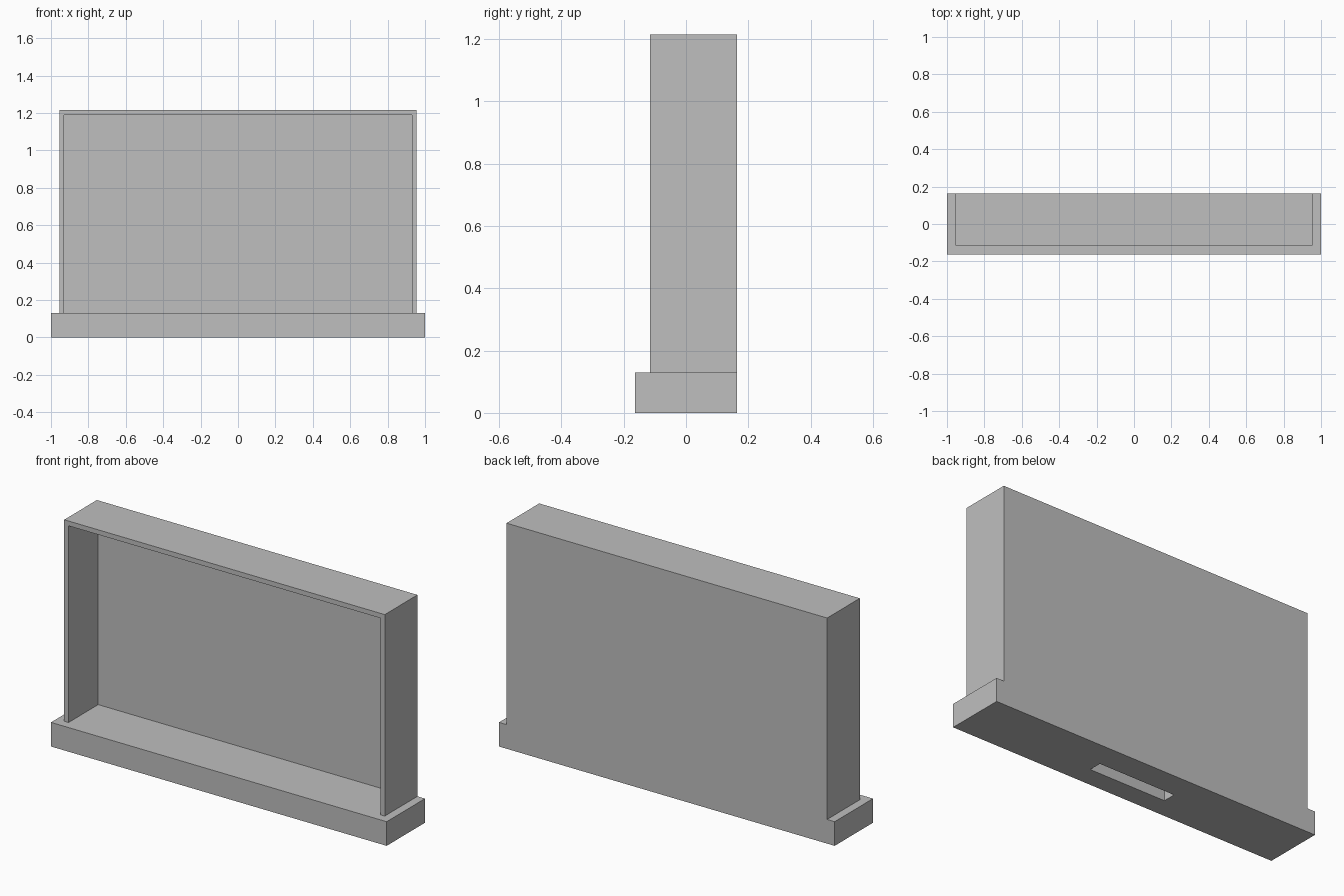
import bpy
import bmesh
from mathutils import Vector

cube = bpy.data.objects.get("Cube")
if cube:
    bpy.data.objects.remove(cube, do_unlink=True)

# Single plain grey
grey = bpy.data.materials.new("plain_grey")
grey.use_nodes = True
colour = (0.52, 0.52, 0.52, 1)
grey.diffuse_color = colour
grey.node_tree.nodes["Principled BSDF"].inputs["Base Color"].default_value = colour


def box(name, low, high):
    """Axis-aligned box between two opposite corners."""
    low, high = Vector(low), Vector(high)
    bm = bmesh.new()
    bmesh.ops.create_cube(bm, size=1)
    for v in bm.verts:
        v.co = (low + high) / 2 + v.co * (high - low)
    mesh = bpy.data.meshes.new(name)
    bm.to_mesh(mesh)
    bm.free()
    mesh.materials.append(grey)
    obj = bpy.data.objects.new(name, mesh)
    bpy.context.collection.objects.link(obj)
    return obj


def carve(obj, cutter):
    """Cut one box out of another, then discard the cutter."""
    cutter.hide_render = True
    mod = obj.modifiers.new("carve", 'BOOLEAN')
    mod.operation = 'DIFFERENCE'
    mod.solver = 'EXACT'
    mod.object = cutter
    bpy.context.view_layer.objects.active = obj
    bpy.ops.object.modifier_apply(modifier=mod.name)
    bpy.data.objects.remove(cutter, do_unlink=True)


BACK = 0.163
FRONT = -0.115
BASE_TOP = 0.13
HALF = 0.955
TOP = 1.215
WALL = 0.026

# Plinth with a shallow slot underneath
base = box("base", (-1, -BACK, 0), (1, BACK, BASE_TOP))
carve(base, box("slot_cutter", (-0.233, -0.05, -0.1), (0.233, 0.022, 0.06)))

# Open-fronted case: top, sides and back panel in one piece
case = box("case", (-HALF, FRONT, BASE_TOP), (HALF, BACK, TOP))
carve(case, box("cavity_cutter", (WALL - HALF, FRONT - 0.1, 0),
                (HALF - WALL, BACK - WALL, TOP - WALL)))
